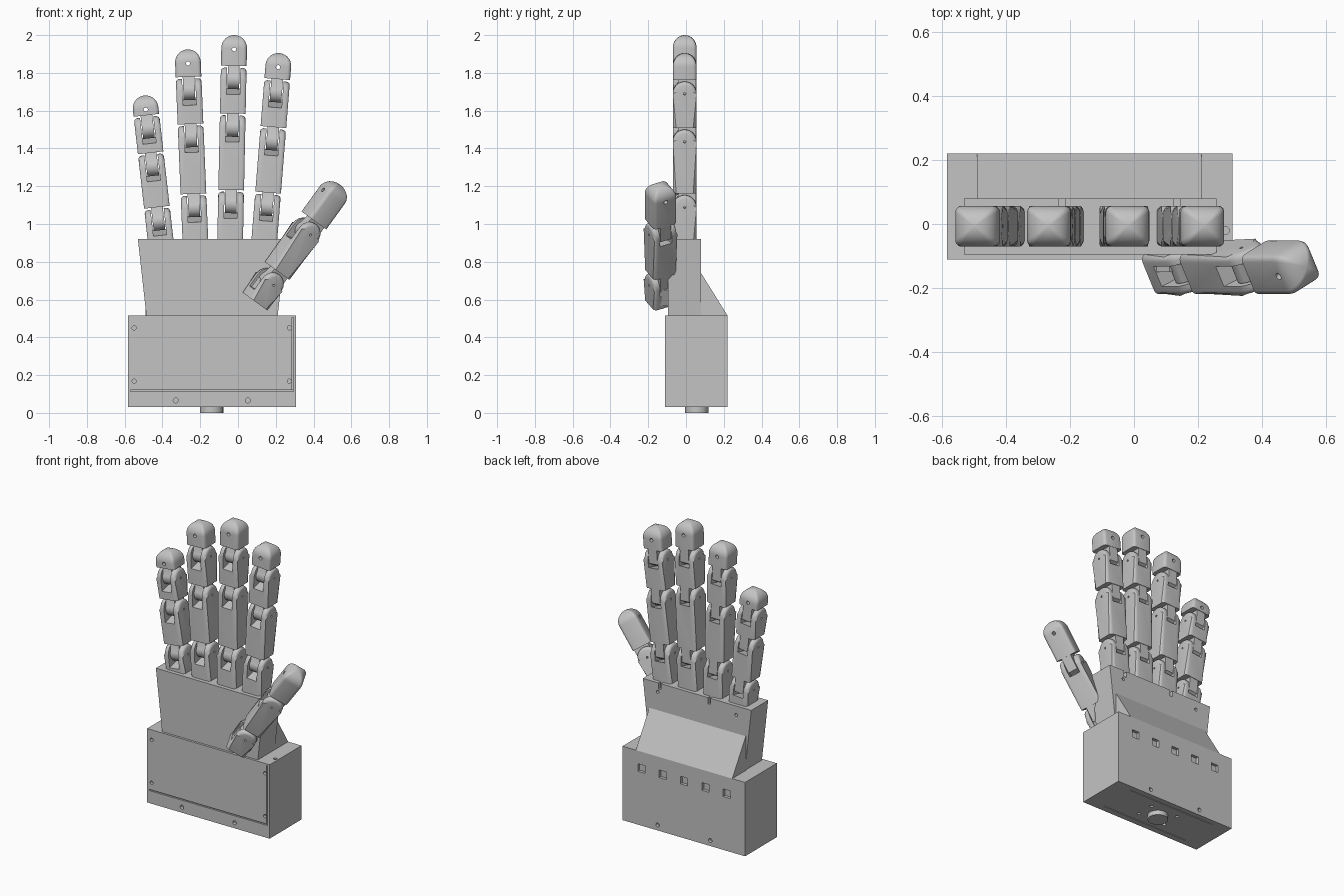
import bpy, bmesh
from math import sin, cos, pi, radians
from mathutils import Matrix, Vector

if "Cube" in bpy.data.objects:
    bpy.data.objects.remove(bpy.data.objects["Cube"])

GREY = (0.55, 0.55, 0.55, 1)
mat = bpy.data.materials.new("printed_grey")
mat.use_nodes = True
mat.diffuse_color = GREY
mat.node_tree.nodes["Principled BSDF"].inputs["Base Color"].default_value = GREY

W, D, GAP = 0.068, 0.063, 0.01     # finger half width, half depth, joint gap


def finish(name, bm):
    bmesh.ops.recalc_face_normals(bm, faces=bm.faces)
    me = bpy.data.meshes.new(name)
    bm.to_mesh(me)
    bm.free()
    me.materials.append(mat)
    ob = bpy.data.objects.new(name, me)
    bpy.context.collection.objects.link(ob)
    return ob


def bridge(bm, rings):
    """Skin a stack of vertex rings and cap both ends."""
    rings = [[bm.verts.new(p) for p in r] for r in rings]
    n = len(rings[0])
    for a, b in zip(rings, rings[1:]):
        for i in range(n):
            bm.faces.new((a[i], a[(i + 1) % n], b[(i + 1) % n], b[i]))
    bm.faces.new(rings[0])
    bm.faces.new(rings[-1])


def loft(name, rings):
    bm = bmesh.new()
    bridge(bm, rings)
    return finish(name, bm)


def prism(name, profile, x0, x1, round_edges=0):
    """Extrude a y-z profile along x, optionally rounding the side outlines."""
    bm = bmesh.new()
    bridge(bm, [[(x, y, z) for y, z in profile] for x in (x0, x1)])
    if round_edges:
        rim = [e for e in bm.edges if abs(e.verts[0].co.x - e.verts[1].co.x) < 1e-5
               and max(v.co.z for v in e.verts) > 1e-4]
        bmesh.ops.bevel(bm, geom=rim, offset=round_edges, segments=3,
                        profile=0.5, affect='EDGES')
    return finish(name, bm)


def box(name, lo, hi):
    rect = [(lo[1], lo[2]), (hi[1], lo[2]), (hi[1], hi[2]), (lo[1], hi[2])]
    return prism(name, rect, lo[0], hi[0])


def rod(name, centre, r, length, axis='Y'):
    bm = bmesh.new()
    bmesh.ops.create_cone(bm, cap_ends=True, segments=24, radius1=r, radius2=r, depth=length)
    turn = Matrix.Rotation(pi / 2, 4, 'X') if axis == 'Y' else Matrix.Identity(4)
    bmesh.ops.transform(bm, matrix=Matrix.Translation(centre) @ turn, verts=bm.verts)
    return finish(name, bm)


def cut(ob, cutters):
    """Subtract the cutters, keep the result and drop the helpers."""
    for c in cutters:
        c.hide_render = True
        m = ob.modifiers.new("cut", 'BOOLEAN')
        m.operation, m.solver, m.object = 'DIFFERENCE', 'EXACT', c
    dg = bpy.context.evaluated_depsgraph_get()
    me = bpy.data.meshes.new_from_object(ob.evaluated_get(dg))
    ob.modifiers.clear()
    ob.data = me
    for c in cutters:
        bpy.data.objects.remove(c)
    return ob


def arc(cy, cz, r, a0, a1, n=14):
    steps = [radians(a0 + (a1 - a0) * i / n) for i in range(n + 1)]
    return [(cy + r * cos(a), cz + r * sin(a)) for a in steps]


def phalanx(name, length):
    """Knuckle with a half-round top and a slot for the next part."""
    top = length - GAP
    ob = prism(name, [(-D, 0), (D, 0)] + arc(0, top - D, D, 0, 180), -W, W, 0.018)
    slot = [(-0.1, top - 0.15), (0.1, top - 0.10), (0.1, top + 0.1), (-0.1, top + 0.1)]
    pin = rod("pin_hole", (0, 0, 0), 0.006, 0.2)
    pin.data.transform(Matrix.Translation((0, 0, top - D)) @ Matrix.Rotation(pi / 2, 4, 'Z'))
    return cut(ob, [prism("slot", slot, -0.035, 0.035), pin])


def tongue(name):
    """Hinge lug hanging below a part, flush with the back."""
    h = -GAP - D
    prof = [(-0.03, 0.02), (D - 0.003, 0.02), (D - 0.003, h - 0.02)]
    return prism(name, prof + arc(0, h, 0.05, -40, -215), -0.031, 0.031)


def fingertip(name, length):
    """Rounded square post closed by a four-sided vault."""
    c = 0.018
    base = []
    for k, (sx, sy) in enumerate(((1, 1), (-1, 1), (-1, -1), (1, -1))):
        base += [(sx * (W - c) + px, sy * (D - c) + py)
                 for px, py in arc(0, 0, c, 90 * k, 90 * k + 90, 3)]
    rings = [[(x, y, 0) for x, y in base]]
    for i in range(11):
        t = radians(min(9 * i, 88))
        rings.append([(x * cos(t), y * cos(t), length - W + W * sin(t)) for x, y in base])
    return cut(loft(name, rings), [rod("hole", (0, 0, length - 0.075), 0.011, 0.3)])


def finger(name, base, lean, roll, joints, length):
    frame = (Matrix.Translation(base) @ Matrix.Rotation(radians(lean), 4, 'Y')
             @ Matrix.Rotation(radians(roll), 4, 'Z'))
    marks = [0] + joints + [length]
    for i, label in enumerate(("base", "lower", "middle", "tip")[-len(marks) + 1:]):
        size = marks[i + 1] - marks[i]
        last = i == len(joints)
        parts = [(fingertip if last else phalanx)(f"{name}_{label}", size)]
        if i:
            parts.append(tongue(f"{name}_{label}_hinge"))
        for p in parts:
            p.matrix_world = frame @ Matrix.Translation((0, 0, marks[i]))


# Fingers and thumb
finger("little_finger", (-0.408, -0.007, 0.9), -6.5, 0, [0.19, 0.48, 0.68], 0.785)
finger("ring_finger", (-0.225, -0.007, 0.9), -2.4, 0, [0.26, 0.63, 0.88], 1.025)
finger("middle_finger", (-0.042, -0.007, 0.9), 1.2, 0, [0.28, 0.685, 0.937], 1.1)
finger("index_finger", (0.138, -0.007, 0.9), 4.6, 0, [0.267, 0.615, 0.87], 1.008)
finger("thumb", (0.09, -0.135, 0.59), 36, -63, [0.2, 0.53], 0.765)

# Palm with slanted back cover and thumb mount
outline = ((-0.485, 0.21, 0.515), (-0.53, 0.257, 0.92))
palm = loft("palm", [[(a, -0.095, z), (b, -0.095, z), (b, 0.08, z), (a, 0.08, z)]
                     for a, b, z in outline])
cut(palm, [rod("hole", (x, 0.08, 0.86), 0.01, 0.06) for x in (-0.42, 0.15)]
    + [box("cable_notch", (x - 0.01, 0.055, 0.88), (x + 0.01, 0.1, 0.95)) for x in (-0.225, 0.135)])
prism("back_cover", [(0.07, 0.51), (0.22, 0.515), (0.08, 0.74), (0.07, 0.74)], -0.49, 0.21)
loft("thumb_mount", [[(0.05, y, 0.64), (0.16, y, 0.565), (0.21, y, 0.65), (0.11, y, 0.72)]
                     for y in (-0.15, -0.08)])

# Wrist housing: lid seams, screw holes, back windows and base seam
housing = box("wrist_housing", (-0.583, -0.11, 0.03), (0.307, 0.22, 0.515))
cutters = [box("seam", (-0.57, -0.12, 0.112), (0.293, -0.10, 0.12)),
           box("seam", (0.285, -0.12, 0.125), (0.293, -0.10, 0.505))]
cutters += [rod("hole", (x, -0.11, z), 0.011, 0.04) for x in (-0.55, 0.272) for z in (0.168, 0.45)]
cutters += [rod("hole", (x, y, 0.066), 0.013, 0.04) for x in (-0.33, 0.052) for y in (-0.11, 0.22)]
cutters += [box("window", (x - 0.026, 0.2, 0.38), (x + 0.026, 0.25, 0.43))
            for x in (-0.45, -0.295, -0.14, 0.015, 0.17)]
cutters += [rod("hole", (-0.14 + 0.1 * sx, 0.057 + 0.06 * sy, 0.03), 0.011, 0.04, 'Z')
            for sx in (-1, 1) for sy in (-1, 1)]
cutters += [box("seam", (-0.46, y, 0.02), (0.18, y + 0.005, 0.036)) for y in (-0.07, 0.18)]
cutters += [rod("hole", (0.285, -0.02, 0.515), 0.012, 0.04, 'Z')]
cut(housing, cutters)

# Wrist connector
rod("wrist_connector", (-0.14, 0.057, 0.02), 0.062, 0.04, 'Z')

# Smooth the rounded parts, keep hard edges
bpy.ops.object.select_all(action='DESELECT')
for ob in bpy.context.scene.objects:
    if ob.type == 'MESH':
        ob.select_set(True)
        bpy.context.view_layer.objects.active = ob
bpy.ops.object.shade_smooth_by_angle(angle=radians(35))
